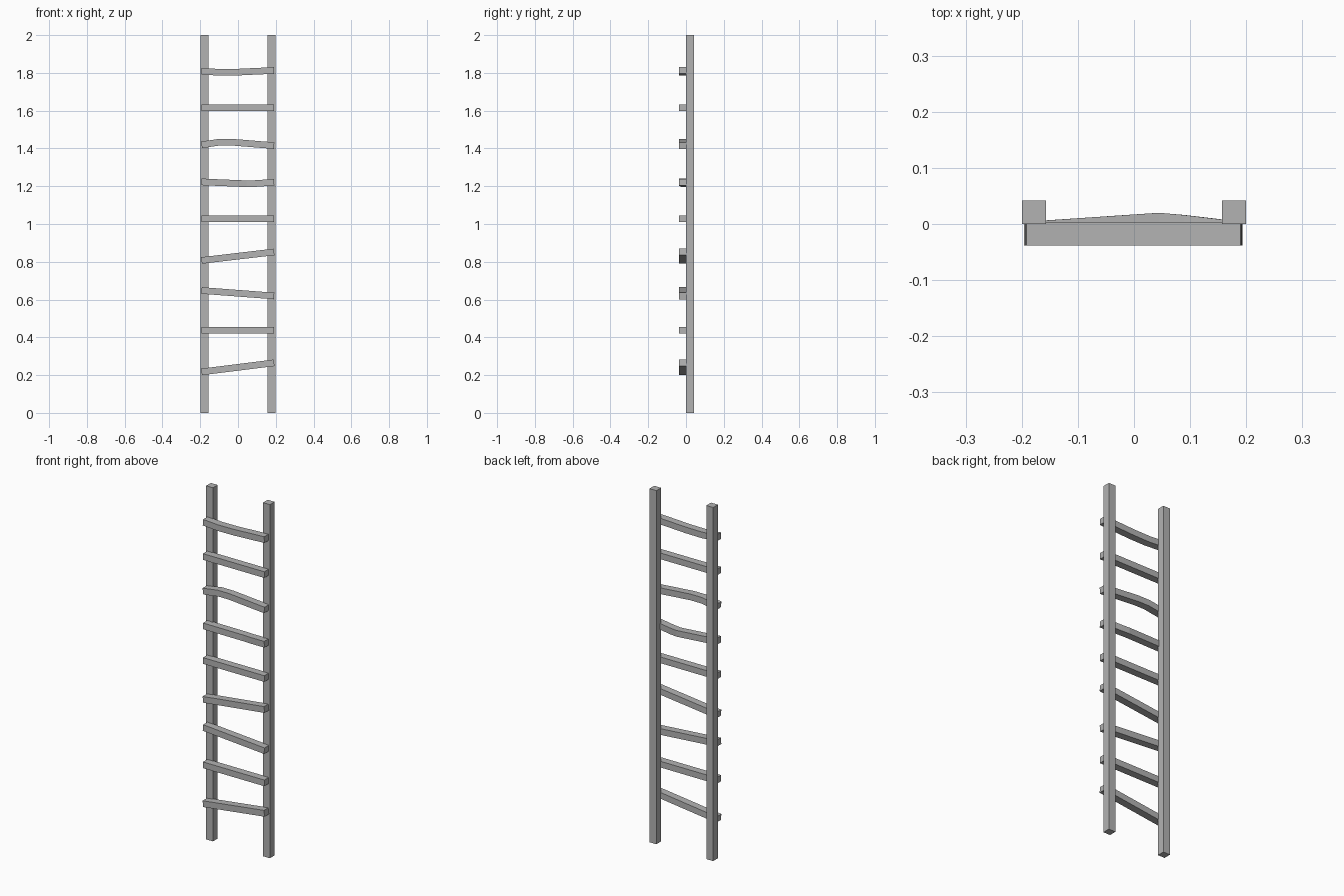
import bpy
import bmesh
from mathutils import Vector

cube = bpy.data.objects.get("Cube")
if cube:
    bpy.data.objects.remove(cube, do_unlink=True)

GREY = 0.45
wood = bpy.data.materials.new("plain grey")
wood.use_nodes = True
wood.diffuse_color = (GREY, GREY, GREY, 1)
wood.node_tree.nodes["Principled BSDF"].inputs["Base Color"].default_value = (GREY, GREY, GREY, 1)


def beam(name, path, across, up):
    """Sweep a rectangle along a path, mitred square to the path in the across/up plane."""
    path = [Vector(p) for p in path]
    bm = bmesh.new()
    rings = []
    for i, p in enumerate(path):
        along = (path[min(i + 1, len(path) - 1)] - path[max(i - 1, 0)]).normalized()
        side = Vector(across)
        top = along.cross(side).normalized() * up
        rings.append([bm.verts.new(p + side * a + top * b)
                      for a, b in ((-1, -1), (1, -1), (1, 1), (-1, 1))])
    for r, s in zip(rings, rings[1:]):
        for k in range(4):
            n = (k + 1) % 4
            bm.faces.new((r[k], r[n], s[n], s[k]))
    bm.faces.new(rings[0][::-1])
    bm.faces.new(rings[-1])
    bmesh.ops.recalc_face_normals(bm, faces=bm.faces)
    mesh = bpy.data.meshes.new(name)
    bm.to_mesh(mesh)
    bm.free()
    mesh.materials.append(wood)
    obj = bpy.data.objects.new(name, mesh)
    bpy.context.collection.objects.link(obj)


# Upright rails
for name, x in (("left_rail", 0.178), ("right_rail", -0.178)):
    beam(name, [(x, 0.021, 0), (x, 0.021, 2)], (0.0215, 0, 0), 0.021)

# Rungs: height at the right end, height at the left end, inner bend points (x, y shift, z)
rungs = [
    (0.217, 0.265, []),
    (0.437, 0.437, []),
    (0.648, 0.619, []),
    (0.807, 0.852, []),
    (1.027, 1.027, []),
    (1.223, 1.221, [(0.045, 0.016, 1.213), (0.09, 0.012, 1.214)]),
    (1.419, 1.415, [(-0.10, 0, 1.433), (-0.03, 0, 1.433)]),
    (1.615, 1.615, []),
    (1.809, 1.813, [(-0.10, 0, 1.803), (0.0, 0, 1.804)]),
]
for i, (z0, z1, bends) in enumerate(rungs, 1):
    y = -0.017
    path = [(-0.193, y, z0)] + [(x, y + dy, z) for x, dy, z in bends] + [(0.191, y, z1)]
    beam(f"rung_{i}", path, (0, 0.021, 0), 0.0175)
